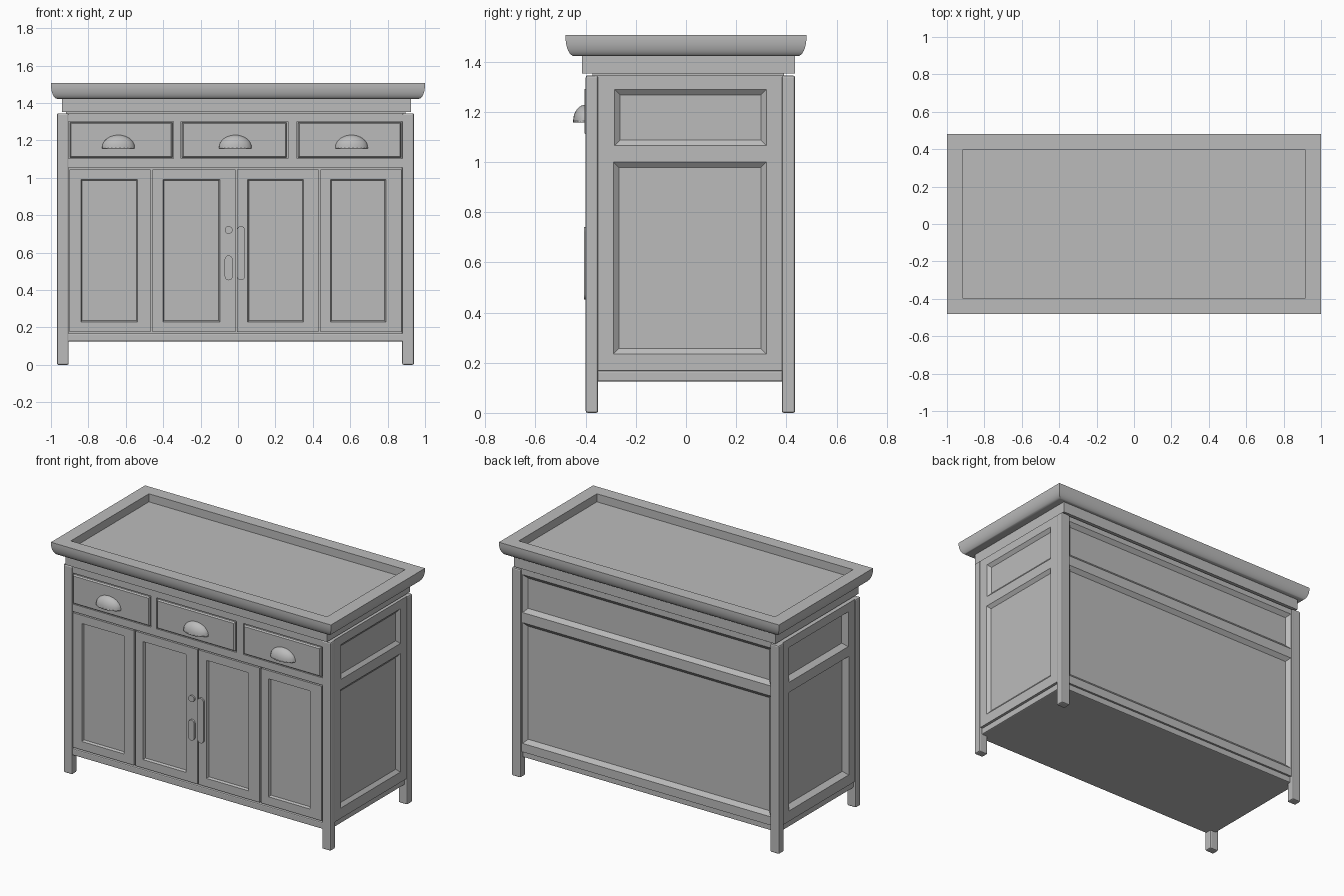
import bpy, bmesh, math

if "Cube" in bpy.data.objects:
    bpy.data.objects.remove(bpy.data.objects["Cube"])

paint = bpy.data.materials.new("grey_paint")
paint.diffuse_color = (0.5, 0.5, 0.5, 1)
paint.use_nodes = True
paint.node_tree.nodes["Principled BSDF"].inputs["Base Color"].default_value = paint.diffuse_color

AXES = {
    "x": lambda u, v, d: (d, u, v),
    "y": lambda u, v, d: (u, d, v),
    "z": lambda u, v, d: (u, v, d),
}


def finish(name, bm, bevel=0, smooth=False):
    bmesh.ops.recalc_face_normals(bm, faces=bm.faces[:])
    mesh = bpy.data.meshes.new(name)
    bm.to_mesh(mesh)
    bm.free()
    mesh.materials.append(paint)
    ob = bpy.data.objects.new(name, mesh)
    bpy.context.collection.objects.link(ob)
    if bevel:
        mod = ob.modifiers.new("soft_edge", "BEVEL")
        mod.width, mod.segments = bevel, 2
    if smooth:
        bpy.ops.object.select_all(action="DESELECT")
        ob.select_set(True)
        bpy.context.view_layer.objects.active = ob
        bpy.ops.object.shade_smooth_by_angle(angle=math.radians(35))
    return ob


def loft(name, axis, rings, **kw):
    """Join rectangles (u0, u1, v0, v1, depth) into one closed solid."""
    bm = bmesh.new()
    loops = []
    for u0, u1, v0, v1, d in rings:
        corners = ((u0, v0), (u1, v0), (u1, v1), (u0, v1))
        loops.append([bm.verts.new(AXES[axis](u, v, d)) for u, v in corners])
    for a, b in zip(loops, loops[1:]):
        for i in range(4):
            j = (i + 1) % 4
            bm.faces.new((a[i], a[j], b[j], b[i]))
    bm.faces.new(loops[0])
    bm.faces.new(loops[-1])
    return finish(name, bm, **kw)


def box(name, x0, x1, y0, y1, z0, z1, **kw):
    return loft(name, "z", [(x0, x1, y0, y1, z0), (x0, x1, y0, y1, z1)], **kw)


def panel(name, axis, outer, hole, face, back, floor, slope):
    """Board with a sunken field and sloping edges."""
    u0, u1, v0, v1 = hole
    field = (u0 + slope, u1 - slope, v0 + slope, v1 - slope)
    loft(name, axis, [(*outer, back), (*outer, face), (*hole, face), (*field, floor)])


# Worktop: rounded moulding outside, sunken tray on top
rings = []
for i in range(9):
    a = i / 8 * math.pi / 2
    out = 0.035 * (1 - math.sin(a))
    z = 1.422 + 0.075 * (1 - math.cos(a))
    rings.append((-1 + out, 1 - out, -0.48 + out, 0.48 - out, z))
rings += [(-1, 1, -0.48, 0.48, 1.507),
          (-0.915, 0.915, -0.398, 0.398, 1.507),
          (-0.915, 0.915, -0.398, 0.398, 1.455)]
loft("worktop", "z", rings, smooth=True)

# Neck under the worktop
box("neck", -0.942, 0.925, -0.414, 0.434, 1.352, 1.425)

# Carcass, floor board and corner posts
box("carcass", -0.92, 0.895, -0.372, 0.39, 0.16, 1.352)
box("floor_board", -0.95, 0.922, -0.396, 0.41, 0.125, 0.168, bevel=0.006)
for side, x0, x1 in (("left", -0.968, -0.905), ("right", 0.878, 0.941)):
    box(f"front_post_{side}", x0, x1, -0.40, -0.35, 0, 1.345, bevel=0.008)
    box(f"back_post_{side}", x0, x1, 0.382, 0.435, 0, 1.345, bevel=0.008)

# Side boards with an upper and a lower sunken field
for side, face, back, floor in (("left", -0.960, -0.90, -0.928), ("right", 0.936, 0.88, 0.918)):
    panel(f"upper_side_{side}", "x", (-0.36, 0.39, 1.04, 1.345),
          (-0.285, 0.32, 1.065, 1.29), face, back, floor, 0.022)
    panel(f"lower_side_{side}", "x", (-0.36, 0.39, 0.168, 1.04),
          (-0.29, 0.32, 0.235, 1.0), face, back, floor, 0.022)

# Back boards
panel("upper_back", "y", (-0.91, 0.88, 1.04, 1.345),
      (-0.90, 0.872, 1.065, 1.31), 0.422, 0.38, 0.40, 0.025)
panel("lower_back", "y", (-0.91, 0.88, 0.165, 1.04),
      (-0.90, 0.872, 0.22, 1.0), 0.422, 0.38, 0.40, 0.025)

# Front frame around the drawers
box("top_rail", -0.91, 0.88, -0.396, -0.36, 1.302, 1.345)
box("middle_rail", -0.91, 0.88, -0.396, -0.36, 1.054, 1.102)
box("drawer_divider_left", -0.344, -0.305, -0.396, -0.36, 1.10, 1.304)
box("drawer_divider_right", 0.266, 0.316, -0.396, -0.36, 1.10, 1.304)


def cup_pull(name, x):
    bm = bmesh.new()
    bmesh.ops.create_uvsphere(bm, u_segments=24, v_segments=16, radius=1)
    for normal in ((0, 0, -1), (0, 1, 0)):
        bmesh.ops.bisect_plane(bm, geom=bm.verts[:] + bm.edges[:] + bm.faces[:],
                               plane_co=(0, 0, 0), plane_no=normal, clear_outer=True)
    for v in bm.verts:
        v.co = (x + v.co.x * 0.088, -0.40 + v.co.y * 0.05, 1.163 + v.co.z * 0.066)
    ob = finish(name, bm, smooth=True)
    mod = ob.modifiers.new("shell", "SOLIDIFY")
    mod.thickness = 0.006


# Drawers with cup pulls
for n, (x0, x1) in enumerate(((-0.905, -0.344), (-0.305, 0.266), (0.316, 0.878)), 1):
    a, b, z0, z1 = x0 + 0.006, x1 - 0.006, 1.108, 1.296
    loft(f"drawer_{n}", "y", [(a, b, z0, z1, -0.36), (a, b, z0, z1, -0.397),
                              (a + .007, b - .007, z0 + .007, z1 - .007, -0.405)])
    cup_pull(f"cup_pull_{n}", (x0 + x1) / 2 - (0.015, -0.005, -0.01)[n - 1])

# Four doors with sunken fields
fields = ((-0.84, -0.537), (-0.402, -0.097), (0.052, 0.35), (0.494, 0.79))
edges = ((-0.902, -0.468), (-0.457, -0.014), (-0.006, 0.43), (0.44, 0.874))
for n, ((x0, x1), (f0, f1)) in enumerate(zip(edges, fields), 1):
    panel(f"door_{n}", "y", (x0, x1, 0.176, 1.045), (f0, f1, 0.23, 0.992),
          -0.394, -0.36, -0.378, 0.006)


def door_pull(name, x, z0, z1, r=0.021):
    """Flat bar with rounded ends."""
    bm = bmesh.new()
    outline = []
    for zc, start in ((z1 - r, 0), (z0 + r, math.pi)):
        for i in range(9):
            a = start + math.pi * i / 8
            outline.append(bm.verts.new((x + r * math.cos(a), -0.385, zc + r * math.sin(a))))
    face = bm.faces.new(outline)
    new = bmesh.ops.extrude_face_region(bm, geom=[face])["geom"]
    for v in new:
        if isinstance(v, bmesh.types.BMVert):
            v.co.y = -0.406
    finish(name, bm, smooth=True)


# Bar pulls on the middle doors
door_pull("right_door_pull", 0.016, 0.452, 0.742)
door_pull("left_door_pull_lower", -0.05, 0.452, 0.585)
door_pull("left_door_pull_upper", -0.05, 0.70, 0.742)
